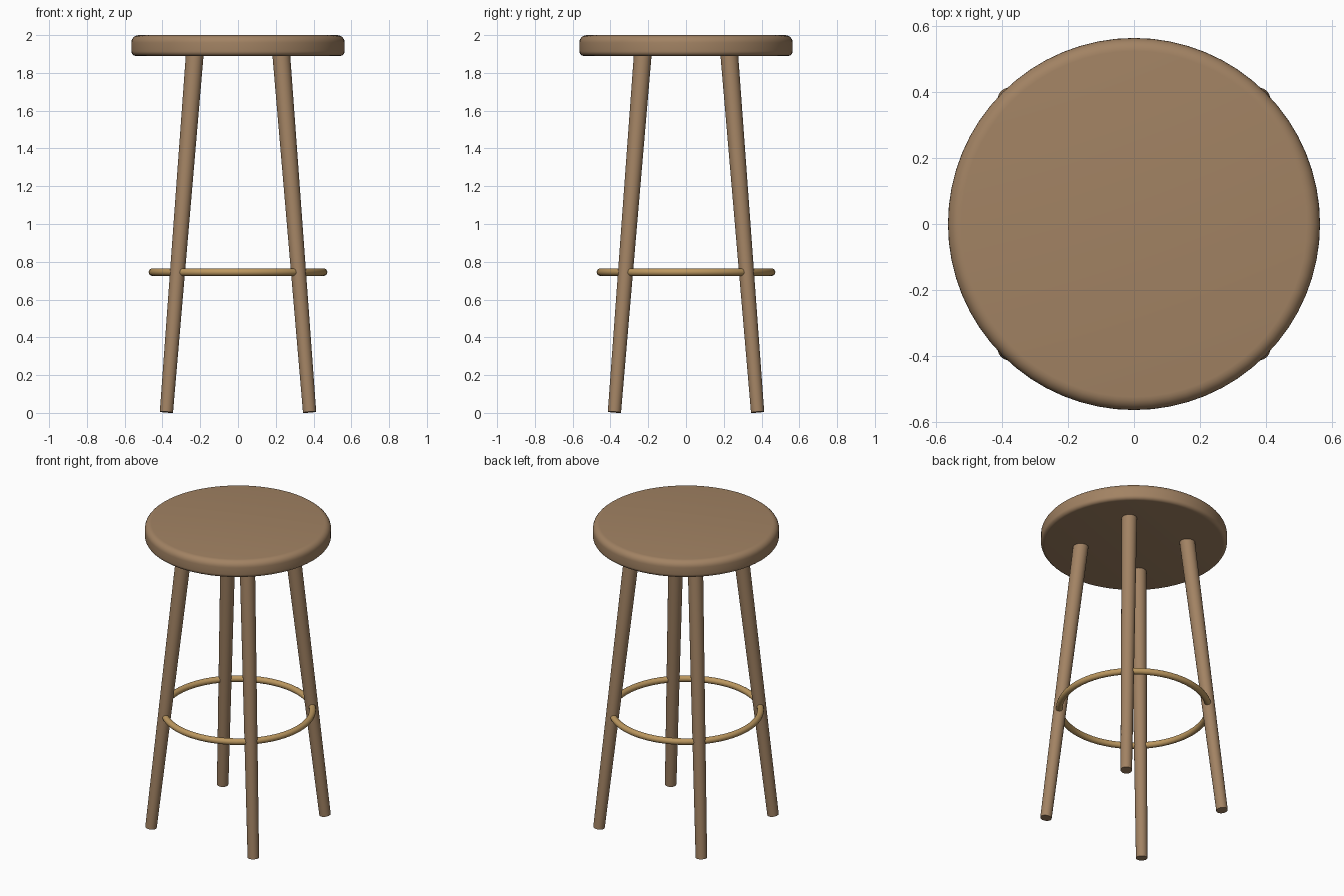
import bpy, math
from mathutils import Vector

if "Cube" in bpy.data.objects:
    bpy.data.objects.remove(bpy.data.objects["Cube"])


def material(name, rgb):
    m = bpy.data.materials.new(name)
    m.diffuse_color = (*rgb, 1.0)
    m.use_nodes = True
    m.node_tree.nodes["Principled BSDF"].inputs["Base Color"].default_value = m.diffuse_color
    return m


wood = material("brown wood", (0.36, 0.225, 0.125))
brass = material("brass", (0.50, 0.31, 0.115))


def finish(name, mat):
    ob = bpy.context.object
    ob.name = name
    ob.data.materials.append(mat)
    bpy.ops.object.shade_smooth_by_angle(angle=math.radians(40))
    return ob


# Seat: round slab turned from a profile with a soft upper and tighter lower edge
def lathe(profile, sides):
    verts, faces, n = [], [], len(profile)
    for i in range(sides):
        a = 2 * math.pi * i / sides
        verts += [(r * math.cos(a), r * math.sin(a), z) for r, z in profile]
    for i in range(sides):
        j = (i + 1) % sides
        faces += [(i * n + k, j * n + k, j * n + k + 1, i * n + k + 1) for k in range(n - 1)]
    faces.append([i * n for i in reversed(range(sides))])
    faces.append([i * n + n - 1 for i in range(sides)])
    me = bpy.data.meshes.new("seat")
    me.from_pydata(verts, [], faces)
    ob = bpy.data.objects.new("seat", me)
    bpy.context.collection.objects.link(ob)
    bpy.context.view_layer.objects.active = ob
    ob.select_set(True)


def edge_arc(radius, z, fillet, start, steps=6):
    return [(radius - fillet + fillet * math.cos(start + math.pi / 2 * k / steps),
             z + fillet * math.sin(start + math.pi / 2 * k / steps)) for k in range(steps + 1)]


lathe(edge_arc(0.565, 1.89 + 0.025, 0.025, -math.pi / 2) + edge_arc(0.565, 1.96, 0.04, 0), 64)
finish("seat", wood)

# Legs: four splayed, tapered rods with ends cut square to their axis
for sx, sy, label in ((1, -1, "front_right"), (-1, -1, "front_left"),
                      (1, 1, "back_right"), (-1, 1, "back_left")):
    foot = Vector((sx * 0.379, sy * 0.379, 0.004))
    head = Vector((sx * 0.228, sy * 0.228, 1.91))
    axis = head - foot
    bpy.ops.mesh.primitive_cone_add(vertices=24, radius1=0.035, radius2=0.047,
                                    depth=axis.length, location=(foot + head) / 2,
                                    rotation=axis.to_track_quat('Z', 'Y').to_euler())
    finish("leg_" + label, wood)

# Foot ring passing through the legs
bpy.ops.mesh.primitive_torus_add(major_radius=0.453, minor_radius=0.02, major_segments=64,
                                 minor_segments=16, location=(0, 0, 0.745))
finish("foot_ring", brass)
